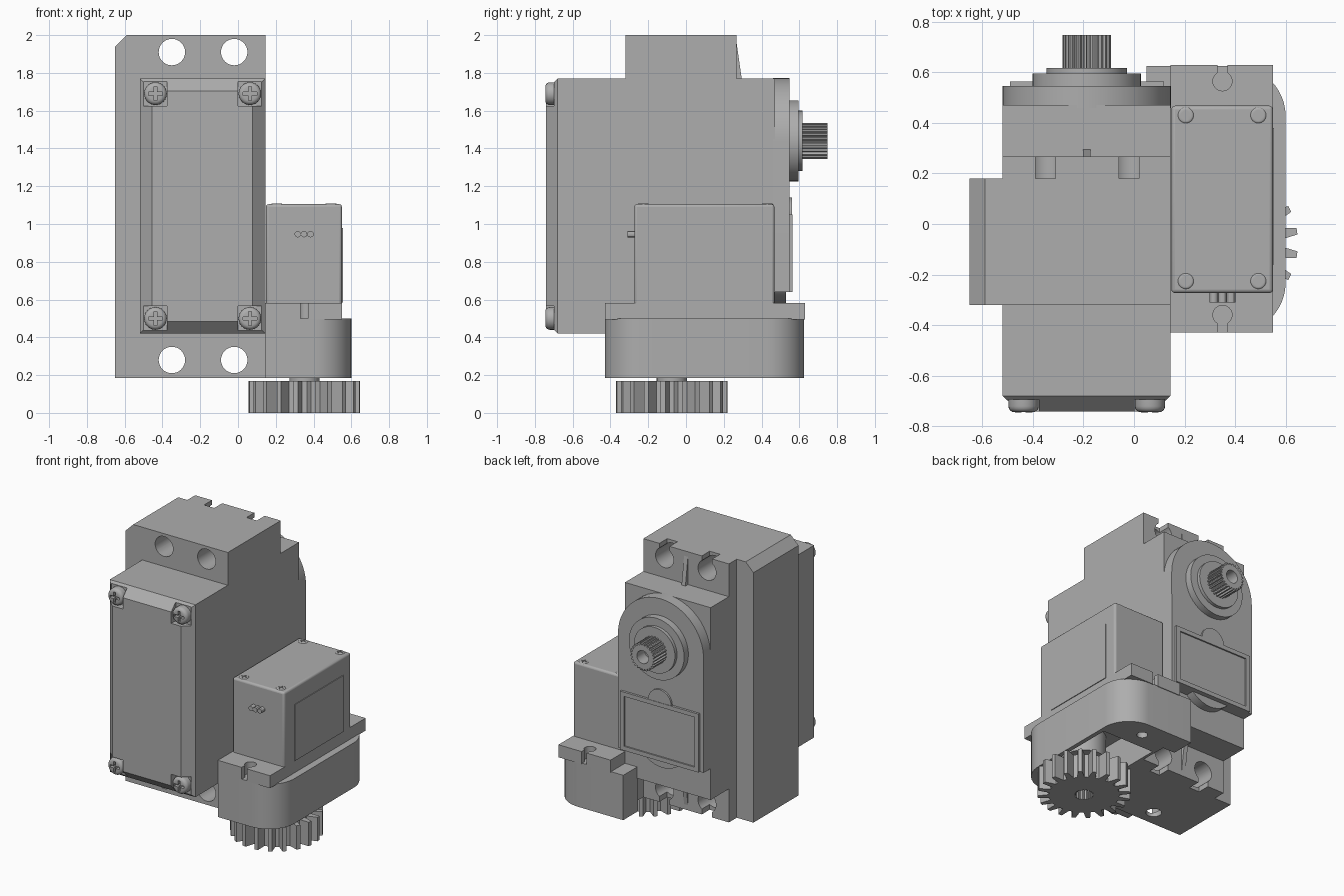
import bpy, bmesh, math
from math import sin, cos, pi, tau

if "Cube" in bpy.data.objects:
    bpy.data.objects.remove(bpy.data.objects["Cube"], do_unlink=True)

grey = bpy.data.materials.new("plain_grey")
grey.use_nodes = True
GREY = (0.42, 0.42, 0.42, 1)
grey.diffuse_color = GREY
grey.node_tree.nodes["Principled BSDF"].inputs["Base Color"].default_value = GREY
parts = []


def finish(name, bm):
    bmesh.ops.recalc_face_normals(bm, faces=bm.faces)
    mesh = bpy.data.meshes.new(name)
    bm.to_mesh(mesh)
    bm.free()
    mesh.materials.append(grey)
    ob = bpy.data.objects.new(name, mesh)
    bpy.context.collection.objects.link(ob)
    parts.append(ob)
    return ob


def prism(name, pts, axis, a, b, inset=0):
    """Extrude a profile along y (points x,z), z (x,y) or x (y,z)."""
    place = {"x": lambda p, t: (t, p[0], p[1]),
             "y": lambda p, t: (p[0], t, p[1]),
             "z": lambda p, t: (p[0], p[1], t)}[axis]
    bm = bmesh.new()
    rings = [[bm.verts.new(place(p, t)) for p in pts] for t in (a, b)]
    bm.faces.new(rings[0])
    bm.faces.new(rings[1])
    n = len(pts)
    for i in range(n):
        j = (i + 1) % n
        bm.faces.new((rings[0][i], rings[0][j], rings[1][j], rings[1][i]))
    return finish(name, bm)


def rect(x0, x1, y0, y1):
    return [(x0, y0), (x1, y0), (x1, y1), (x0, y1)]


def box(name, x, y, z):
    return prism(name, rect(*x, *y), "z", *z)


def arc(cx, cy, r, a0, a1, n=12):
    return [(cx + r * cos(a0 + (a1 - a0) * i / n), cy + r * sin(a0 + (a1 - a0) * i / n))
            for i in range(n + 1)]


def circle(cx, cy, r, n=32):
    return arc(cx, cy, r, 0, tau, n)[:-1]


def teeth(cx, cy, r_in, r_out, n, root=0.34, tip=0.17, phase=0.5):
    pts = []
    for i in range(n):
        for r, f in ((r_in, -root), (r_out, -tip), (r_out, tip), (r_in, root)):
            t = (i + phase + f) * tau / n
            pts.append((cx + r * cos(t), cy + r * sin(t)))
    return pts


def cut(ob, *cutters):
    for c in cutters:
        c.hide_render = True
        mod = ob.modifiers.new("cut", "BOOLEAN")
        mod.operation, mod.solver, mod.object = "DIFFERENCE", "EXACT", c
        bpy.context.view_layer.objects.active = ob
        bpy.ops.object.modifier_apply(modifier=mod.name)
        parts.remove(c)
        bpy.data.objects.remove(c, do_unlink=True)


def bevel(ob, width, segments=3, angle=0.6):
    mod = ob.modifiers.new("bevel", "BEVEL")
    mod.width, mod.segments, mod.angle_limit = width, segments, angle


CX = -0.187                      # centre line of the large actuator
X0, X1 = -0.52, 0.145

# Large actuator: housing and side flange
box("main_housing", (X0, X1), (-0.68, 0.47), (0.42, 1.77))
prism("side_flange", [(-0.65, 0.185), (X0, 0.185), (X0, 2), (-0.59, 2), (-0.65, 1.94)],
      "y", -0.32, 0.18)

# Mounting ears with through holes, open slots and a centre rib
for name, z_in, z_out, z_hole in (("upper", 1.77, 2.0, 1.91), ("lower", 0.42, 0.185, 0.28)):
    ear = box(name + "_ear", (X0, X1), (-0.32, 0.267), sorted((z_in, z_out)))
    z_far = z_out + (z_out - z_in) * 0.2
    for x in (-0.35, -0.02):
        cut(ear, prism("hole", circle(x, z_hole, 0.07), "y", -0.5, 0.5),
            box("slot", (x - 0.04, x + 0.04), (0.18, 0.5), sorted((z_hole, z_far))))
    if name == "lower":
        cut(ear, prism("drain", circle(-0.34, -0.21, 0.05), "z", 0.1, 0.28))
    prism(name + "_ear_rib", [(0.26, z_in), (0.295, z_in), (0.262, z_out), (0.26, z_out)],
          "x", CX - 0.015, CX + 0.015)

# Front cover: chamfered block with corner pockets
bm = bmesh.new()
outer = [bm.verts.new((x, -0.68, z)) for x, z in rect(X0, X1, 0.42, 1.77)]
inner = [bm.verts.new((x, -0.742, z)) for x, z in rect(-0.455, 0.078, 0.485, 1.705)]
bm.faces.new(outer)
bm.faces.new(inner)
for i in range(4):
    j = (i + 1) % 4
    bm.faces.new((outer[i], outer[j], inner[j], inner[i]))
cover = finish("front_cover", bm)


def screw(name, u, v, r, axis, base, top, slot):
    """Domed head with a cross recess."""
    head = prism(name, circle(u, v, r, 24), axis, base, top)
    d = 1 if top > base else -1
    bm = bmesh.new()
    bm.from_mesh(head.data)
    k = "xyz".index(axis)
    rim = [e for e in bm.edges if all(abs(w.co[k] - top) < 1e-5 for w in e.verts)]
    bmesh.ops.bevel(bm, geom=rim, offset=min(r * 0.4, abs(top - base) * 0.7),
                    segments=4, profile=0.5, affect="EDGES")
    bm.to_mesh(head.data)
    bm.free()
    a, w = r * 0.62, r * 0.14
    for p, q in ((a, w), (w, a)):
        cut(head, prism("cross", rect(u - p, u + p, v - q, v + q), axis,
                        top - d * slot, top + d * 0.05))


for sx in (-1, 1):
    for z in (0.5, 1.69):
        x = CX + sx * 0.25
        cut(cover, box("pocket", (x - 0.062, x + 0.062), (-0.8, -0.692), (z - 0.065, z + 0.065)))
        screw("cover_screw", x, z, 0.06, "y", -0.685, -0.745, 0.025)

# Rear gear case with round top, bearing collars and splined output shaft
ZS = 1.44
prism("gear_case", [(X0, 0.64), (X1, 0.64)] + arc(CX, ZS, 0.3325, 0, pi, 32), "y", 0.46, 0.547)
prism("case_lower_disc", circle(CX, 0.78, 0.2, 40), "y", 0.46, 0.53)
prism("bearing_collar", circle(CX, ZS, 0.215, 40), "y", 0.54, 0.595)
prism("bearing_seat", circle(CX, ZS, 0.16, 40), "y", 0.59, 0.618)
shaft = prism("output_spline", teeth(CX, ZS, 0.083, 0.096, 25), "y", 0.61, 0.748)
cut(shaft, prism("bore", circle(CX, ZS, 0.045), "y", 0.66, 0.9))

# Rear access plate with recessed panel and round tab
plate = box("access_plate", (-0.49, 0.118), (0.54, 0.563), (0.64, 1.05))
cut(plate, box("panel", (-0.46, 0.088), (0.553, 0.6), (0.67, 1.02)))
prism("access_tab", [(CX + 0.09, 1.045)] + arc(CX, 1.05, 0.09, 0, pi, 16), "y", 0.54, 0.56)

# Bracket: rounded hollow holder fixed to the side of the large actuator
PX, PY = 0.352, -0.075           # pinion axis
outline = ([(X1, -0.43)] + arc(0.402, -0.232, 0.198, -pi / 2, 0)
           + arc(0.402, 0.427, 0.198, 0, pi / 2) + [(0.05, 0.625), (0.05, 0.46), (X1, 0.46)])
holder = prism("bracket", outline, "z", 0.185, 0.5)
cavity = ([(0.165, -0.36)] + arc(0.41, -0.2, 0.16, -pi / 2, 0)
          + [(0.57, 0.38), (0.165, 0.38)])
cut(holder, prism("cavity", cavity, "z", 0.1, 0.42),
    prism("fixing_hole", circle(0.352, 0.5, 0.035), "z", 0.1, 0.3))

# Small actuator: ears, case, lid line, label plate and lead stubs
ears = box("small_ears", (X1, 0.55), (-0.43, 0.63), (0.495, 0.583))
for y, edge in ((0.565, 0.7), (-0.36, -0.5)):
    cut(ears, prism("ear_hole", circle(0.35, y, 0.038), "z", 0.3, 0.7),
        box("ear_slot", (0.33, 0.37), sorted((y, edge)), (0.4, 0.7)))
case = box("small_case", (0.148, 0.55), (-0.273, 0.468), (0.5, 1.105))
bevel(case, 0.014)
box("side_label", (0.545, 0.555), (-0.16, 0.38), (0.585, 0.98))
for i in (-1, 0, 1):
    prism("lead_stub", circle(0.35 + i * 0.034, 0.946, 0.017, 12), "y", -0.31, -0.26)
for x in (0.205, 0.492):
    for y in (-0.226, 0.43):
        screw("case_screw", x, y, 0.033, "z", 1.095, 1.109, 0.008)

# Drive pinion with boss and hub
prism("drive_boss", circle(PX, PY, 0.14, 36), "z", 0.25, 0.45)
prism("drive_hub", circle(PX, PY, 0.08, 32), "z", 0.12, 0.26)
gear = prism("pinion", teeth(PX, PY, 0.225, 0.297, 20, 0.33, 0.14), "z", 0, 0.168)
cut(gear, prism("gear_bore", teeth(PX, PY, 0.054, 0.062, 20), "z", -0.1, 0.12))

# Crisp edges with smooth round surfaces
bpy.ops.object.select_all(action="DESELECT")
for ob in parts:
    ob.select_set(True)
bpy.context.view_layer.objects.active = parts[0]
bpy.ops.object.shade_smooth_by_angle(angle=math.radians(30))
